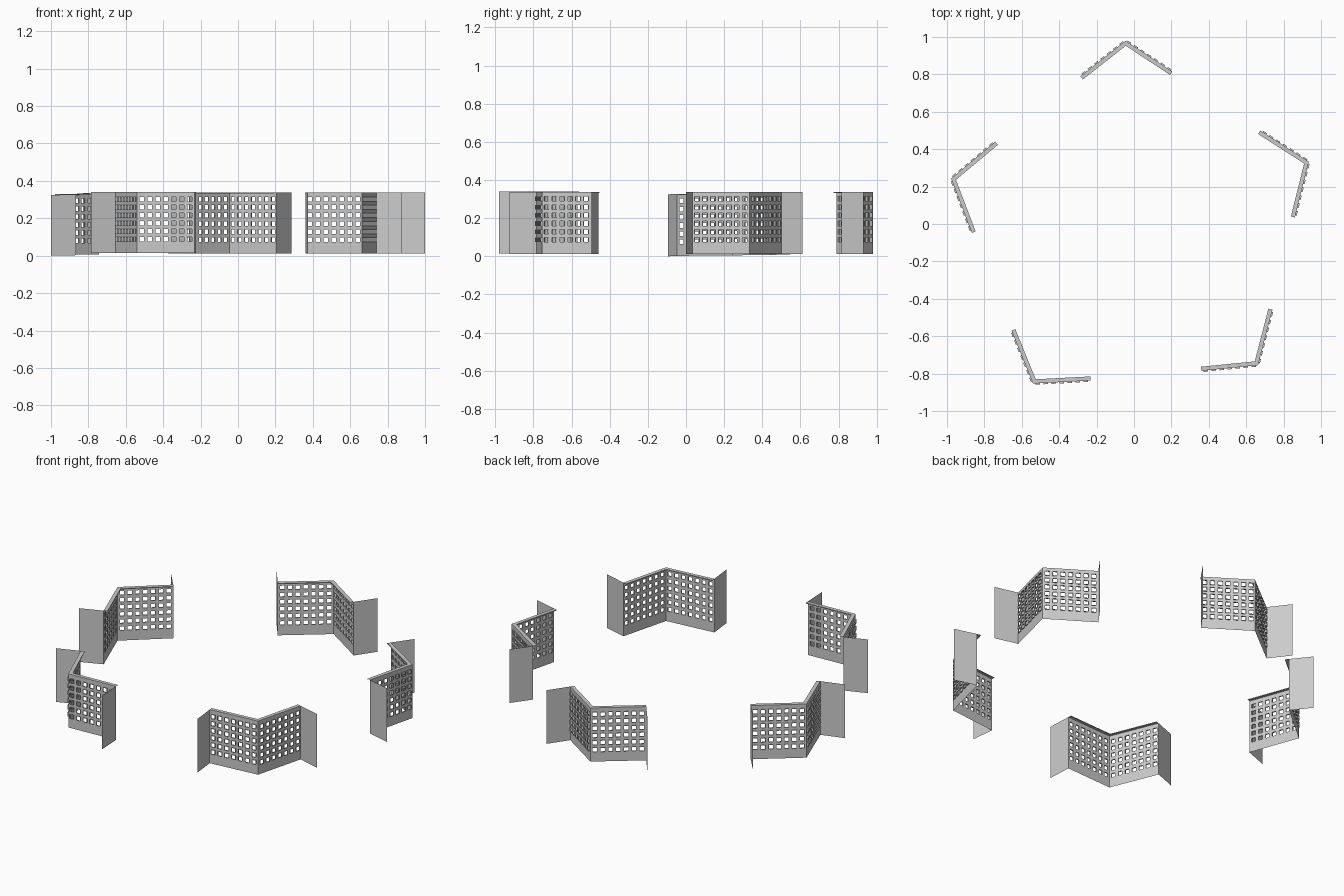
import bpy, bmesh
from mathutils import Vector

if "Cube" in bpy.data.objects:
    bpy.data.objects.remove(bpy.data.objects["Cube"])

COLS, ROWS = 7, 6
HOLE, PITCH = 0.024, 0.043
HEIGHT, LIP, RIM = 0.325, 0.022, 0.007

# plan of each screen: wing tip, corner, apex, corner, wing tip; then base heights of the two tips
screens = {
    "back":        ([(-.375, .905), (-.287, .79), (-.045, .98), (.205, .815), (.285, .93)], .013, .013),
    "right":       ([(.755, .61), (.675, .50), (.935, .333), (.86, .035), (1.0, .0)], .013, .013),
    "front_right": ([(.875, -.495), (.74, -.458), (.663, -.755), (.36, -.785), (.375, -.925)], .013, .013),
    "front_left":  ([(-.225, -.98), (-.232, -.837), (-.54, -.853), (-.655, -.57), (-.787, -.62)], .015, .015),
    "left":        ([(-1.0, -.095), (-.867, -.048), (-.978, .243), (-.742, .44), (-.83, .545)], .0, .010),
}


def make(name, faces):
    bm = bmesh.new()
    for f in faces:
        bm.faces.new([bm.verts.new(v) for v in f])
    bmesh.ops.remove_doubles(bm, verts=bm.verts, dist=1e-5)
    me = bpy.data.meshes.new(name)
    bm.to_mesh(me)
    bm.free()
    ob = bpy.data.objects.new(name, me)
    bpy.context.collection.objects.link(ob)


def cuts(length, n, first):
    c = [0]
    for i in range(n):
        m = first + i * PITCH
        c += [m - HOLE / 2, m + HOLE / 2]
    return c + [length]


def inward(a, b):
    d = (b - a).normalized()
    n = Vector((d.y, -d.x, 0))
    return n if n.dot(a + b) < 0 else -n


def perforated(a, b):
    """Sheet from a to b; each square hole has a shallow rim pressed outward."""
    length = (b - a).length
    us = cuts(length, COLS, length / 2 - PITCH * (COLS - 1) / 2)
    vs = cuts(HEIGHT, ROWS, 0.073)
    out = -RIM * inward(a, b)
    faces = []
    for i in range(len(us) - 1):
        for j in range(len(vs) - 1):
            quad = [a.lerp(b, u / length) + Vector((0, 0, v)) for u, v in
                    ((us[i], vs[j]), (us[i + 1], vs[j]), (us[i + 1], vs[j + 1]), (us[i], vs[j + 1]))]
            if i % 2 and j % 2:
                for k in range(4):
                    s, e = quad[k], quad[(k + 1) % 4]
                    faces.append([s, e, e + out, s + out])
            else:
                faces.append(quad)
    return faces


up = Vector((0, 0, HEIGHT))
fold = Vector((0, 0, -0.005))
for name, (plan, z0, z1) in screens.items():
    p = [Vector((x, y, z0 + (z1 - z0) * i / 4)) for i, (x, y) in enumerate(plan)]
    # perforated panels
    make(name + "_perforated_panels", perforated(p[1], p[2]) + perforated(p[2], p[3]))
    # lip folded inward along the top, mitred at the apex, with a small downturn
    n1, n2 = inward(p[1], p[2]), inward(p[2], p[3])
    mid = (n1 + n2) / (1 + n1.dot(n2))
    t = [v + up for v in p[1:4]]
    q = [t[0] + n1 * LIP, t[1] + mid * LIP, t[2] + n2 * LIP]
    make(name + "_top_lip", [f for i in (0, 1) for f in (
        [t[i], t[i + 1], q[i + 1], q[i]],
        [q[i], q[i + 1], q[i + 1] + fold, q[i] + fold])])
    # plain side wings
    for part, a, b in (("wing_a", p[0], p[1]), ("wing_b", p[3], p[4])):
        make(f"{name}_{part}", [[a, b, b + up, a + up]])
